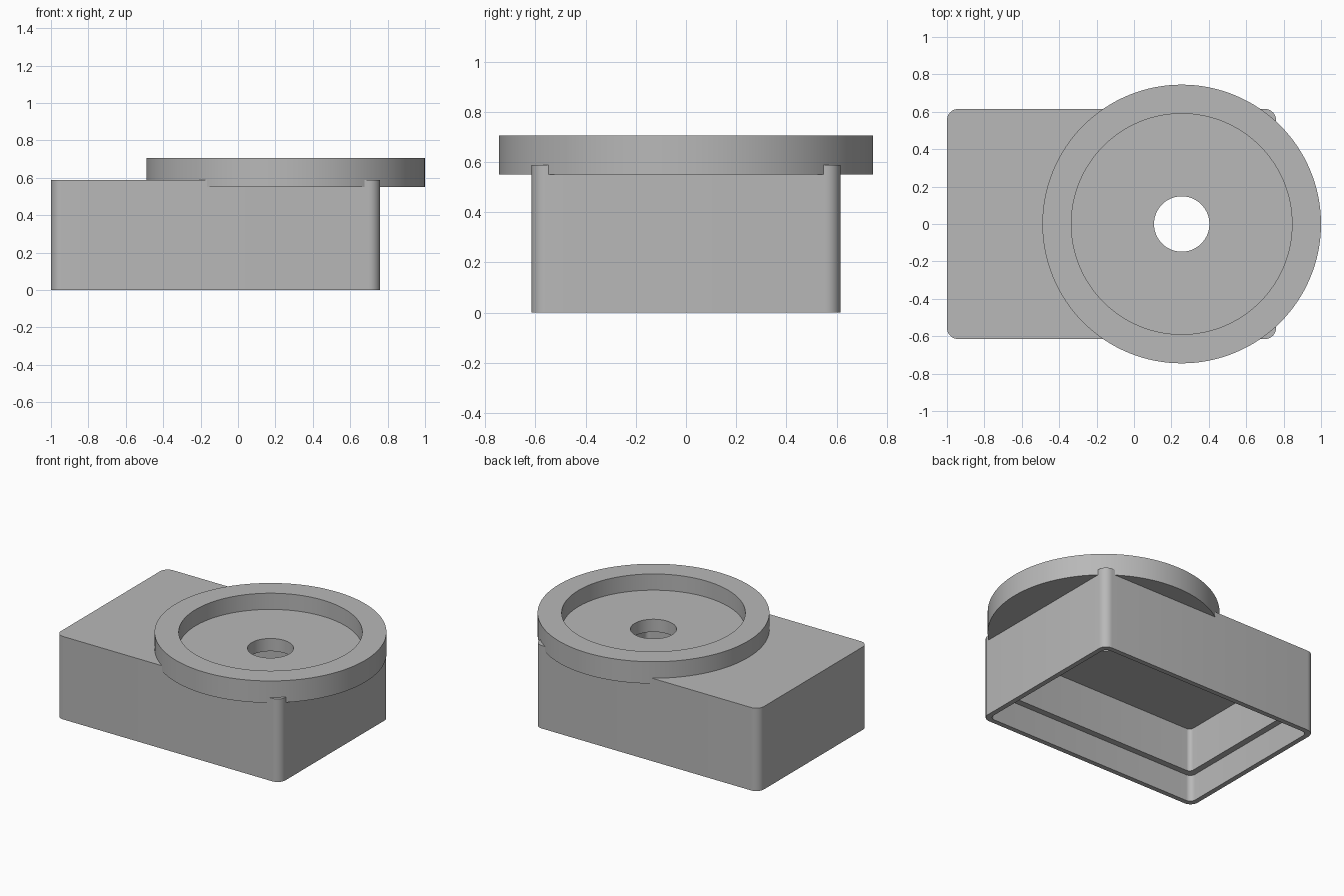
import bpy, bmesh, math

cube = bpy.data.objects.get("Cube")
if cube:
    bpy.data.objects.remove(cube, do_unlink=True)

grey = bpy.data.materials.new("light_grey")
grey.use_nodes = True
COLOUR = (0.48, 0.48, 0.48, 1)
grey.diffuse_color = COLOUR
grey.node_tree.nodes["Principled BSDF"].inputs["Base Color"].default_value = COLOUR

# Overall sizes
X0, X1, HALF_Y, TOP = -1.0, 0.76, 0.615, 0.588
DISC_X, HOLE_R = 0.255, 0.148


def make_object(name, bm):
    bmesh.ops.recalc_face_normals(bm, faces=bm.faces)
    mesh = bpy.data.meshes.new(name)
    bm.to_mesh(mesh)
    bm.free()
    mesh.materials.append(grey)
    obj = bpy.data.objects.new(name, mesh)
    bpy.context.collection.objects.link(obj)
    return obj


def rounded_block(name, inset, z0, z1, radius, round_top=False):
    """Block with rounded upright edges, and optionally rounded top edges."""
    bm = bmesh.new()
    bmesh.ops.create_cube(bm, size=1)
    for v in bm.verts:
        v.co.x = X1 - inset if v.co.x > 0 else X0 + inset
        v.co.y = math.copysign(HALF_Y - inset, v.co.y)
        v.co.z = z1 if v.co.z > 0 else z0
    edges = []
    for e in bm.edges:
        a, b = (v.co for v in e.verts)
        upright = abs(a.z - b.z) > 0.01
        if upright or (round_top and a.z == z1 and b.z == z1):
            edges.append(e)
    bmesh.ops.bevel(bm, geom=edges, offset=radius, segments=8,
                    profile=0.5, affect='EDGES')
    return make_object(name, bm)


def lathe(name, profile, steps=128):
    """Closed profile of (radius, z) turned about the disc axis."""
    bm = bmesh.new()
    rings = []
    for i in range(steps):
        a = 2 * math.pi * i / steps
        rings.append([bm.verts.new((DISC_X + r * math.cos(a), r * math.sin(a), z))
                      for r, z in profile])
    n = len(profile)
    for i in range(steps):
        p, q = rings[i], rings[(i + 1) % steps]
        for j in range(n):
            k = (j + 1) % n
            bm.faces.new((p[j], q[j], q[k], p[k]))
    return make_object(name, bm)


def cut(target, cutter):
    cutter.hide_render = True
    mod = target.modifiers.new("cut", 'BOOLEAN')
    mod.operation = 'DIFFERENCE'
    mod.solver = 'EXACT'
    mod.object = cutter
    bpy.context.view_layer.objects.active = target
    bpy.ops.object.modifier_apply(modifier=mod.name)
    bpy.data.objects.remove(cutter, do_unlink=True)


# Housing, open underneath, with a stepped lip around the opening
housing = rounded_block("housing", 0, 0, TOP, 0.06, round_top=True)
cut(housing, rounded_block("lip_cutter", 0.035, -0.1, 0.19, 0.04))
cut(housing, rounded_block("cavity_cutter", 0.08, -0.1, 0.5, 0.03))

# Cable hole through the roof
bm = bmesh.new()
bmesh.ops.create_cone(bm, cap_ends=True, segments=128, radius1=HOLE_R,
                      radius2=HOLE_R, depth=0.4)
bmesh.ops.translate(bm, verts=bm.verts, vec=(DISC_X, 0, TOP))
cut(housing, make_object("hole_cutter", bm))

# Round tray with raised rim
tray = lathe("round_tray", [(HOLE_R, 0.55), (0.745, 0.55), (0.745, 0.705),
                            (0.59, 0.705), (0.59, 0.59), (HOLE_R, 0.59)])

# Smooth shading with sharp corners
for obj in (housing, tray):
    bpy.ops.object.select_all(action='DESELECT')
    obj.select_set(True)
    bpy.context.view_layer.objects.active = obj
    bpy.ops.object.shade_smooth_by_angle(angle=math.radians(30))
